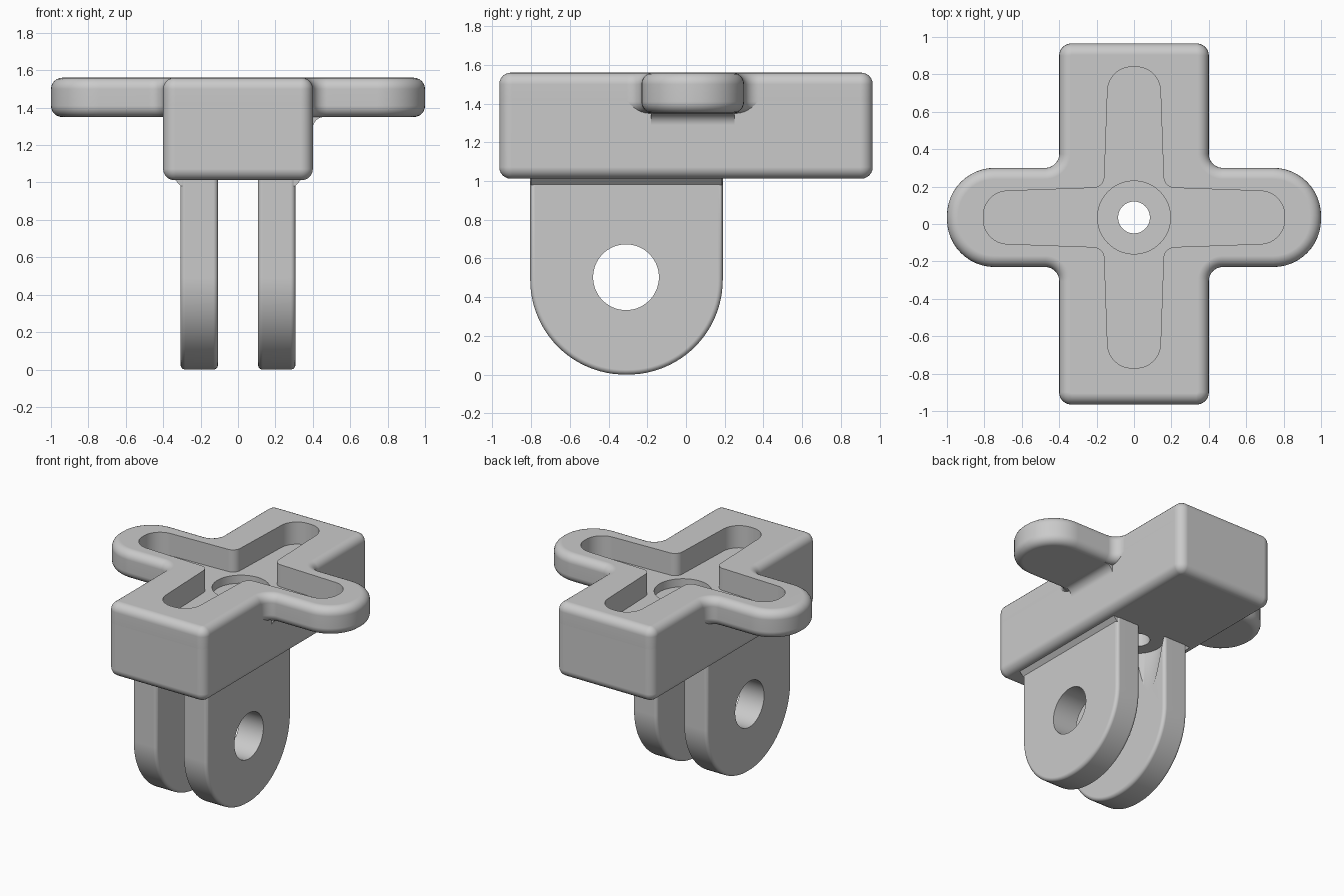
import bpy, bmesh, math
from mathutils import Vector

cube = bpy.data.objects.get("Cube")
if cube:
    bpy.data.objects.remove(cube, do_unlink=True)

GREY = (0.59, 0.59, 0.59, 1)
grey = bpy.data.materials.new("plain_grey")
grey.use_nodes = True
grey.diffuse_color = GREY
grey.node_tree.nodes["Principled BSDF"].inputs["Base Color"].default_value = GREY

MID_Y = 0.035                       # centre of the arms, slot and screw hole
AXES = {                            # outline (u, v) and depth w to space
    "z": lambda u, v, w: (u, v, w),
    "x": lambda u, v, w: (w, u, v),
    "y": lambda u, v, w: (u, w, v),
}


def round_poly(corners, steps=12):
    """Outline from (u, v, radius) corners, each corner filleted."""
    out = []
    for i, (u, v, r) in enumerate(corners):
        p = Vector((u, v))
        if r == 0:
            out.append(p)
            continue
        a = (Vector(corners[i - 1][:2]) - p).normalized()
        b = (Vector(corners[(i + 1) % len(corners)][:2]) - p).normalized()
        half = a.angle(b) / 2
        centre = p + (a + b).normalized() * (r / math.sin(half))
        start = p + a * (r / math.tan(half)) - centre
        end = p + b * (r / math.tan(half)) - centre
        sweep = math.pi - 2 * half
        for k in range(steps + 1):
            t = k / steps
            arc = (start * math.sin((1 - t) * sweep) + end * math.sin(t * sweep))
            out.append(centre + arc / math.sin(sweep))
    return out


def inset(points, d):
    """Counter-clockwise outline moved inward by d."""
    out = []
    for i, p in enumerate(points):
        e = (p - points[i - 1]).normalized()
        f = (points[(i + 1) % len(points)] - p).normalized()
        n, m = Vector((-e.y, e.x)), Vector((-f.y, f.x))
        out.append(p + (n + m) * (d / (1 + n.dot(m))))
    return out


def prism(name, points, w0, w1, r0=0, r1=0, axis="z", steps=6):
    """Extruded outline whose end rims are rounded by r0 and r1."""
    def rim(w, r, way):
        if r == 0:
            return [(0, w)]
        turns = [k / steps * math.pi / 2 for k in range(steps + 1)]
        return [(r * (1 - math.sin(t)), w + way * r * (1 - math.cos(t))) for t in turns]

    bm = bmesh.new()
    levels = rim(w0, r0, 1) + rim(w1, r1, -1)[::-1]
    rings = [[bm.verts.new(AXES[axis](p.x, p.y, w)) for p in inset(points, d)]
             for d, w in levels]
    for low, high in zip(rings, rings[1:]):
        for i in range(len(low)):
            bm.faces.new((low[i - 1], low[i], high[i], high[i - 1]))
    bm.faces.new(rings[0][::-1])
    bm.faces.new(rings[-1])
    bmesh.ops.recalc_face_normals(bm, faces=bm.faces)
    if bm.calc_volume(signed=True) < 0:
        bmesh.ops.reverse_faces(bm, faces=bm.faces)
    mesh = bpy.data.meshes.new(name)
    bm.to_mesh(mesh)
    bm.free()
    mesh.materials.append(grey)
    obj = bpy.data.objects.new(name, mesh)
    bpy.context.collection.objects.link(obj)
    return obj


def circle(u, v, r, n=64):
    return [Vector((u + r * math.cos(k * math.tau / n), v + r * math.sin(k * math.tau / n)))
            for k in range(n)]


def finish(obj, cutters=()):
    """Cut, then shade smooth with sharp edges."""
    bpy.ops.object.select_all(action="DESELECT")
    obj.select_set(True)
    bpy.context.view_layer.objects.active = obj
    for cutter in cutters:
        mod = obj.modifiers.new("cut", "BOOLEAN")
        mod.operation, mod.solver, mod.object = "DIFFERENCE", "EXACT", cutter
        bpy.ops.object.modifier_apply(modifier=mod.name)
    bpy.ops.object.shade_smooth_by_angle(angle=math.radians(32))
    mod = obj.modifiers.new("even_normals", "WEIGHTED_NORMAL")
    mod.keep_sharp = True


# Cutters: cross slot, counterbore, screw hole, tapered clearance, pin hole
slot_corners = []
for q in range(4):
    c, s = round(math.cos(q * math.pi / 2)), round(math.sin(q * math.pi / 2))
    for u, v, r in ((0.805, -0.137, 0.13), (0.805, 0.137, 0.13), (0.16, 0.16, 0.06)):
        slot_corners.append((u * c - v * s, u * s + v * c + MID_Y, r))
slot = prism("slot_cutter", round_poly(slot_corners), 1.395, 1.7)
bore = prism("counterbore_cutter", circle(0, MID_Y, 0.195), 1.335, 1.65)
screw = prism("screw_hole_cutter", circle(0, MID_Y, 0.085), 0.9, 1.6)
pin = prism("pin_hole_cutter", circle(-0.31, 0.503, 0.17), -0.6, 0.6, axis="x")
taper = prism("clearance_cutter", circle(0, MID_Y, 0.2), 0.55, 1.1)
for v in taper.data.vertices:
    if v.co.z < 0.8:
        v.co.x *= 0.43
        v.co.y = MID_Y + (v.co.y - MID_Y) * 0.43
cutters = [slot, bore, screw, pin, taper]
for cutter in cutters:
    cutter.hide_render = True

# Top plate: block outline with two round arms
W, L, R = 0.4, 0.965, 0.065
A0, A1, AR = MID_Y - 0.265, MID_Y + 0.265, 0.255
right_half = [(W, -L, R), (W, A0, 0.075), (1, A0, AR), (1, A1, AR), (W, A1, 0.075), (W, L, R)]
left_half = [(-u, v, r) for u, v, r in reversed(right_half)]
top = prism("top_cross_plate", round_poly(right_half + left_half), 1.35, 1.56, 0.06, 0.06)
finish(top, (slot, bore, screw))

# Long block beneath the plate
block_outline = round_poly([(W, -L, R), (W, L, R), (-W, L, R), (-W, -L, R)])
block = prism("long_block", block_outline, 1.012, 1.45, 0.06)
finish(block, (slot, bore, screw))

# Fillet under one arm
arm_fillet = round_poly([(0.38, 1.37, 0), (0.38, 1.27, 0), (0.4, 1.27, 0),
                         (0.4, 1.35, 0.06), (0.48, 1.35, 0), (0.48, 1.37, 0)])
finish(prism("arm_fillet", arm_fillet, -0.18, 0.25, axis="y"))

# Two hinge lugs with a small chamfer where they meet the block
lug_outline = round_poly([(-0.805, 1.1, 0), (-0.805, 0, 0.49),
                          (0.19, 0, 0.49), (0.19, 1.1, 0)], steps=24)
wedge = [(0.28, 0.98), (0.305, 0.98), (0.335, 1.012), (0.335, 1.04), (0.28, 1.04)]
for side, s in (("left", 1), ("right", -1)):
    lo, hi = sorted((s * 0.107, s * 0.307))
    lug = prism(side + "_lug", lug_outline, lo, hi, 0.025, 0.025, axis="x")
    finish(lug, (pin, taper))
    points = [Vector((s * u, v)) for u, v in wedge]
    finish(prism(side + "_lug_chamfer", points, -0.8, 0.185, axis="y"))

for cutter in cutters:
    bpy.data.objects.remove(cutter, do_unlink=True)
